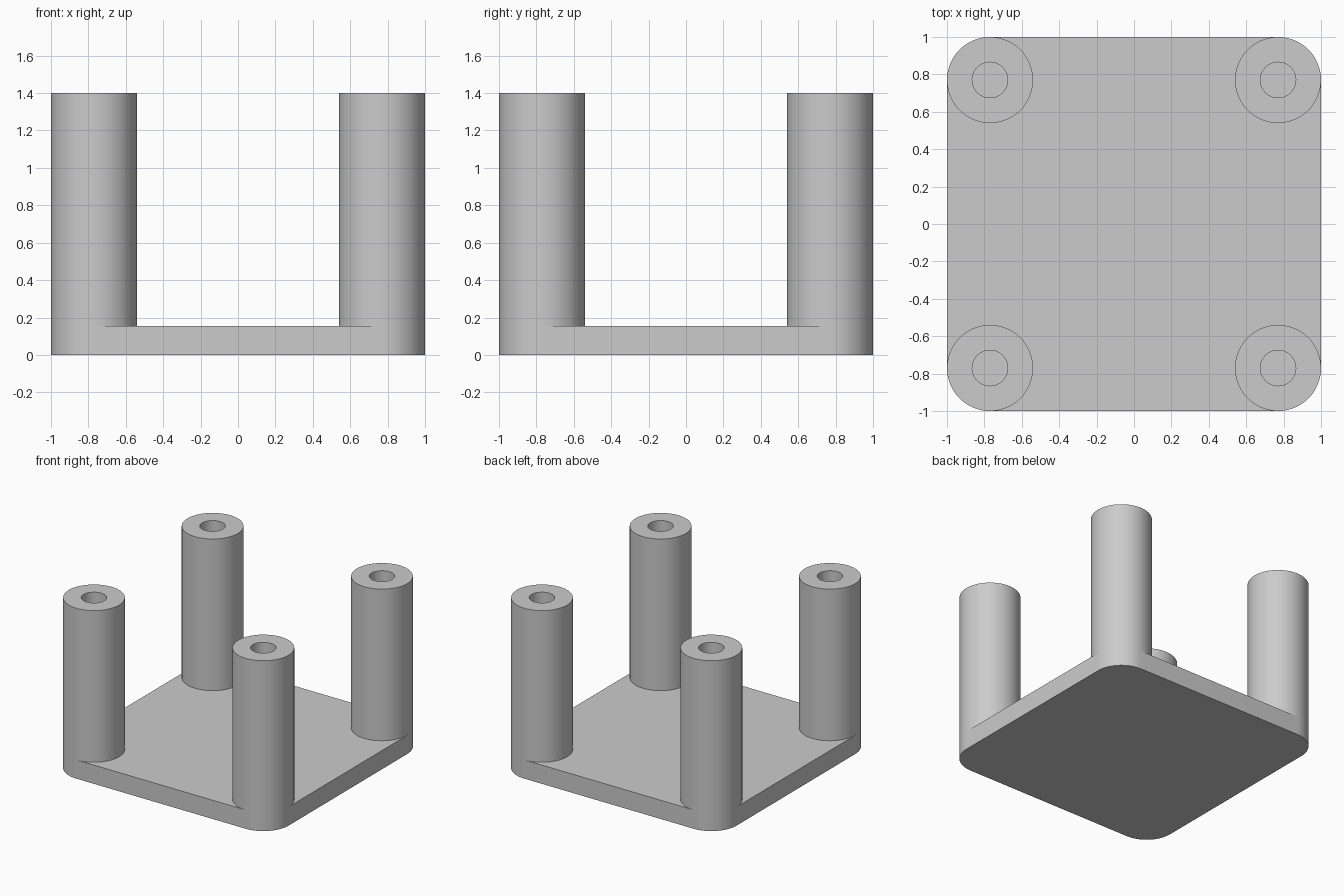
import bpy, bmesh
from math import cos, sin, pi

cube = bpy.data.objects.get("Cube")
if cube:
    bpy.data.objects.remove(cube, do_unlink=True)

INSET, POST_R, HOLE_R = 0.77, 0.23, 0.095
PLATE_TOP, POST_TOP = 0.154, 1.4
CORNER_STEPS = 16

grey = bpy.data.materials.new("plain grey")
grey.use_nodes = True
color = (0.6, 0.6, 0.6, 1)
grey.diffuse_color = color
grey.node_tree.nodes["Principled BSDF"].inputs["Base Color"].default_value = color


def make_object(name, bm):
    bmesh.ops.recalc_face_normals(bm, faces=bm.faces)
    mesh = bpy.data.meshes.new(name)
    bm.to_mesh(mesh)
    bm.free()
    mesh.materials.append(grey)
    obj = bpy.data.objects.new(name, mesh)
    bpy.context.collection.objects.link(obj)
    bpy.ops.object.select_all(action='DESELECT')
    obj.select_set(True)
    bpy.context.view_layer.objects.active = obj
    bpy.ops.object.shade_smooth_by_angle(angle=pi / 6)
    return obj


# Base plate: rounded square outline, extruded upward
bm = bmesh.new()
outline = []
for quarter, (sx, sy) in enumerate([(1, 1), (-1, 1), (-1, -1), (1, -1)]):
    for i in range(CORNER_STEPS + 1):
        a = (quarter + i / CORNER_STEPS) * pi / 2
        outline.append(bm.verts.new((sx * INSET + POST_R * cos(a),
                                     sy * INSET + POST_R * sin(a), 0)))
bottom = bm.faces.new(outline)
extruded = bmesh.ops.extrude_face_region(bm, geom=[bottom], use_keep_orig=True)
top_verts = [v for v in extruded["geom"] if isinstance(v, bmesh.types.BMVert)]
bmesh.ops.translate(bm, verts=top_verts, vec=(0, 0, PLATE_TOP))
make_object("base_plate", bm)

# Corner posts: lathed tube with a blind screw hole ending at the plate
profile = [(POST_R, PLATE_TOP), (POST_R, POST_TOP), (HOLE_R, POST_TOP),
           (HOLE_R, PLATE_TOP + 0.001), (0, PLATE_TOP + 0.001)]


def post(name, x, y):
    bm = bmesh.new()
    verts = [bm.verts.new((r, 0, z)) for r, z in profile]
    edges = [bm.edges.new(pair) for pair in zip(verts, verts[1:])]
    bmesh.ops.spin(bm, geom=verts + edges, cent=(0, 0, 0), axis=(0, 0, 1),
                   angle=2 * pi, steps=4 * CORNER_STEPS, use_duplicate=False)
    bmesh.ops.remove_doubles(bm, verts=bm.verts, dist=1e-4)
    obj = make_object(name, bm)
    obj.location = (x, y, 0)


for side, sx in (("left", 1), ("right", -1)):
    for end, sy in (("front", -1), ("back", 1)):
        post(f"{end}_{side}_post", sx * INSET, sy * INSET)
